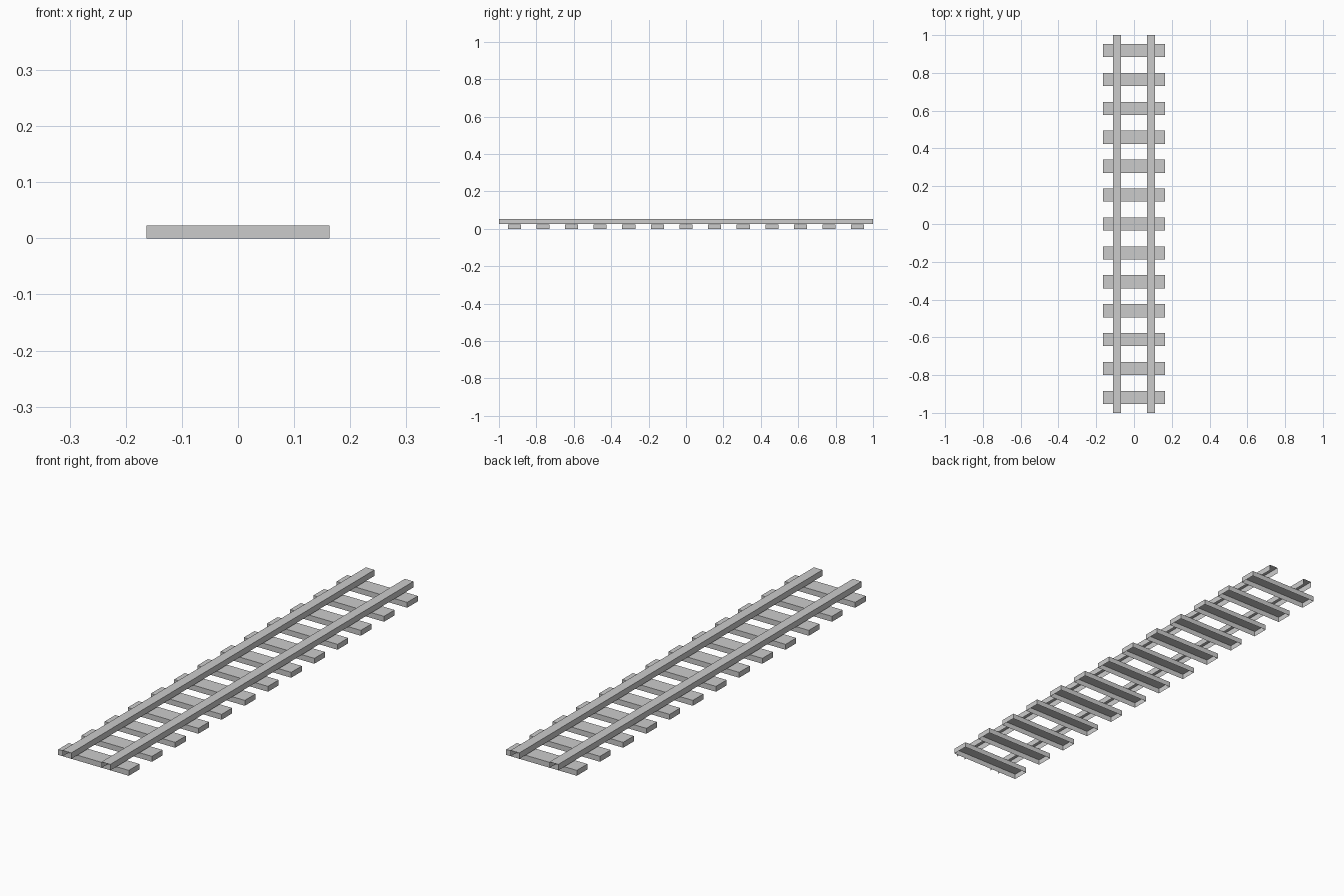
import bpy, bmesh

if "Cube" in bpy.data.objects:
    bpy.data.objects.remove(bpy.data.objects["Cube"])


def open_box(name, x, y, z, size, open_ends=False):
    """Thin shell box with no underside, optionally with open y ends."""
    bm = bmesh.new()
    bmesh.ops.create_cube(bm, size=1)
    bm.normal_update()
    gone = [f for f in bm.faces
            if f.normal.z < -0.5 or (open_ends and abs(f.normal.y) > 0.5)]
    bmesh.ops.delete(bm, geom=gone, context='FACES')
    bmesh.ops.scale(bm, vec=size, verts=bm.verts)
    bmesh.ops.translate(bm, vec=(x, y, z + size[2] / 2), verts=bm.verts)
    mesh = bpy.data.meshes.new(name)
    bm.to_mesh(mesh)
    bm.free()
    obj = bpy.data.objects.new(name, mesh)
    bpy.context.collection.objects.link(obj)
    return obj


# Thirteen evenly spaced ties, open underneath
TIE_PITCH = 0.153
for i in range(13):
    open_box(f"tie_{i + 1}", 0, (i - 6) * TIE_PITCH, 0, (0.326, 0.07, 0.0225))

# Two rails along the track, open underneath and at both ends
for side, x in (("left", -0.09), ("right", 0.09)):
    open_box(f"rail_{side}", x, 0, 0.026, (0.04, 2.0, 0.025), open_ends=True)
